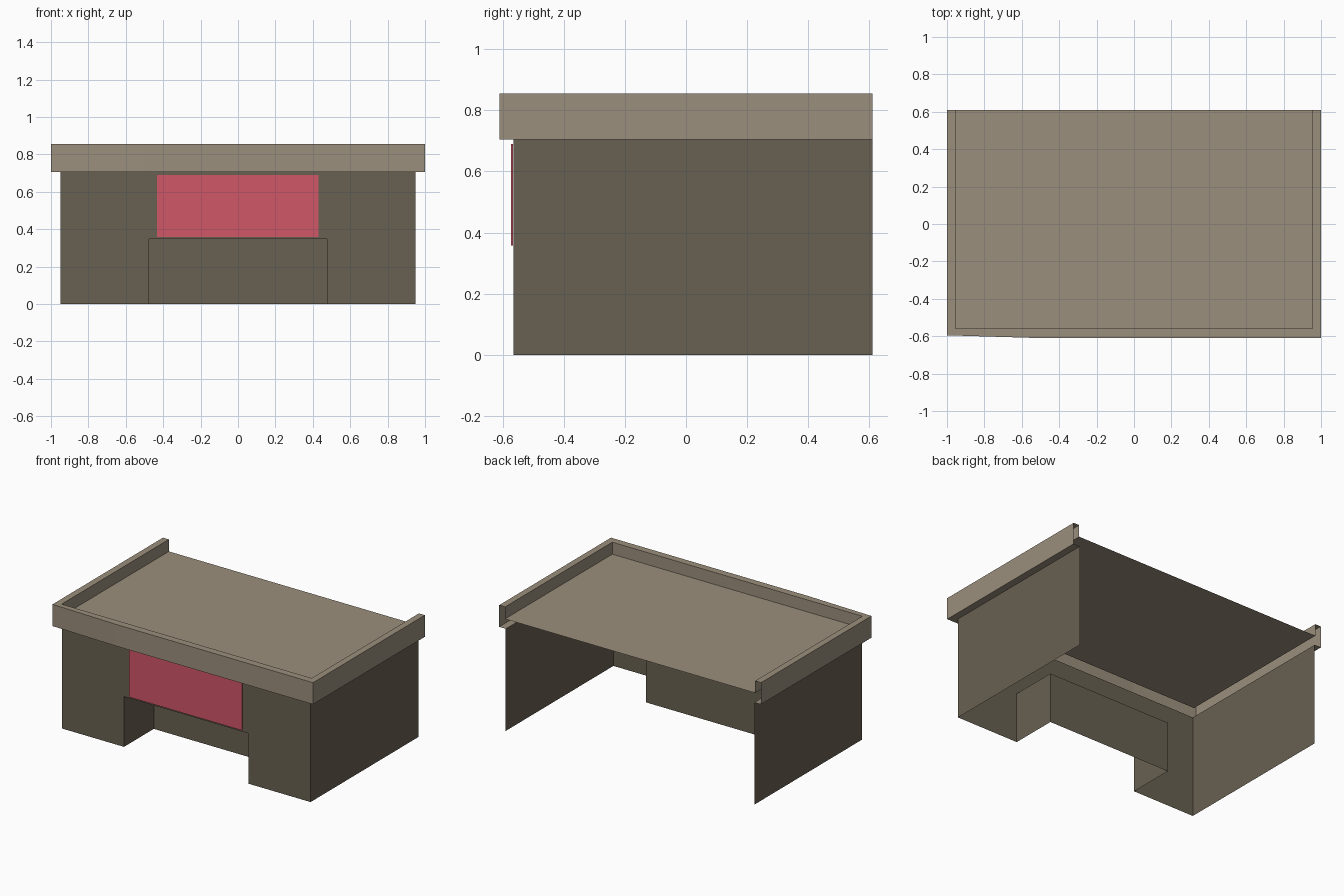
import bpy, bmesh

if "Cube" in bpy.data.objects:
    bpy.data.objects.remove(bpy.data.objects["Cube"])


def material(name, rgb):
    m = bpy.data.materials.new(name)
    m.diffuse_color = (*rgb, 1)
    m.use_nodes = True
    m.node_tree.nodes["Principled BSDF"].inputs["Base Color"].default_value = m.diffuse_color
    return m


TRIM = material("tan_trim", (0.33, 0.275, 0.205))
WALL = material("dark_taupe_wall", (0.14, 0.12, 0.085))
SIGN = material("rose_sign", (0.63, 0.095, 0.14))


def make(name, faces, mat):
    """Object from a list of polygons, each a list of points; shared points are merged."""
    bm = bmesh.new()
    for f in faces:
        bm.faces.new([bm.verts.new(p) for p in f])
    bmesh.ops.remove_doubles(bm, verts=bm.verts, dist=0.0005)
    me = bpy.data.meshes.new(name)
    bm.to_mesh(me)
    bm.free()
    me.materials.append(mat)
    ob = bpy.data.objects.new(name, me)
    bpy.context.collection.objects.link(ob)
    return ob


def strips(rings):
    """Quads between successive rings of points."""
    return [[a[i], a[i + 1], b[i + 1], b[i]]
            for a, b in zip(rings, rings[1:]) for i in range(len(a) - 1)]


BACK, FRONT, W = 0.61, -0.565, 0.95      # open back, front wall, half width
TOP, DECK, RIM = 0.705, 0.772, 0.855     # wall top, roof deck, parapet top
RX, RY, RZ = 0.475, -0.24, 0.347         # front recess


def ring(x, y, z, corner=0.0):
    """U-shaped path around left, front and right sides; the left corner may be pulled in."""
    return [(-x, BACK, z), (-x, y + corner, z), (-0.5, y, z), (x, y, z), (x, BACK, z)]


# Side walls and notched front wall
walls = [
    [(-W, BACK, 0), (-W, FRONT, 0), (-W, FRONT, TOP), (-W, BACK, TOP)],
    [(W, FRONT, 0), (W, BACK, 0), (W, BACK, TOP), (W, FRONT, TOP)],
    [(-W, FRONT, 0), (-RX, FRONT, 0), (-RX, FRONT, TOP), (-W, FRONT, TOP)],
    [(RX, FRONT, 0), (W, FRONT, 0), (W, FRONT, TOP), (RX, FRONT, TOP)],
    [(-RX, FRONT, RZ), (RX, FRONT, RZ), (RX, FRONT, TOP), (-RX, FRONT, TOP)],
]
# Entrance recess: cheeks, back panel and ceiling
path = [(-RX, FRONT), (-RX, RY), (RX, RY), (RX, FRONT)]
walls += strips([[(x, y, z) for x, y in path] for z in (0, RZ)])
walls.append([(x, y, RZ) for x, y in reversed(path)])
make("walls", walls, WALL)

# Hollow parapet: soffit, outer face, rim, inner face, then the sunken roof deck
rings = [ring(W, FRONT, TOP), ring(1.0, -0.61, TOP, 0.015), ring(1.0, -0.61, RIM, 0.015),
         ring(0.955, -0.56, RIM), ring(0.955, -0.56, DECK)]
make("parapet_and_roof", strips(rings) + [rings[-1]], TRIM)

# Sign plate over the entrance
y0, y1 = FRONT - 0.007, FRONT - 0.0005
rect = [(-0.433, 0.358), (0.43, 0.358), (0.43, 0.69), (-0.433, 0.69)]
loop = rect + rect[:1]
plate = strips([[(x, y, z) for x, z in loop] for y in (y1, y0)])
plate.append([(x, y0, z) for x, z in rect])
make("sign_panel", plate, SIGN)
